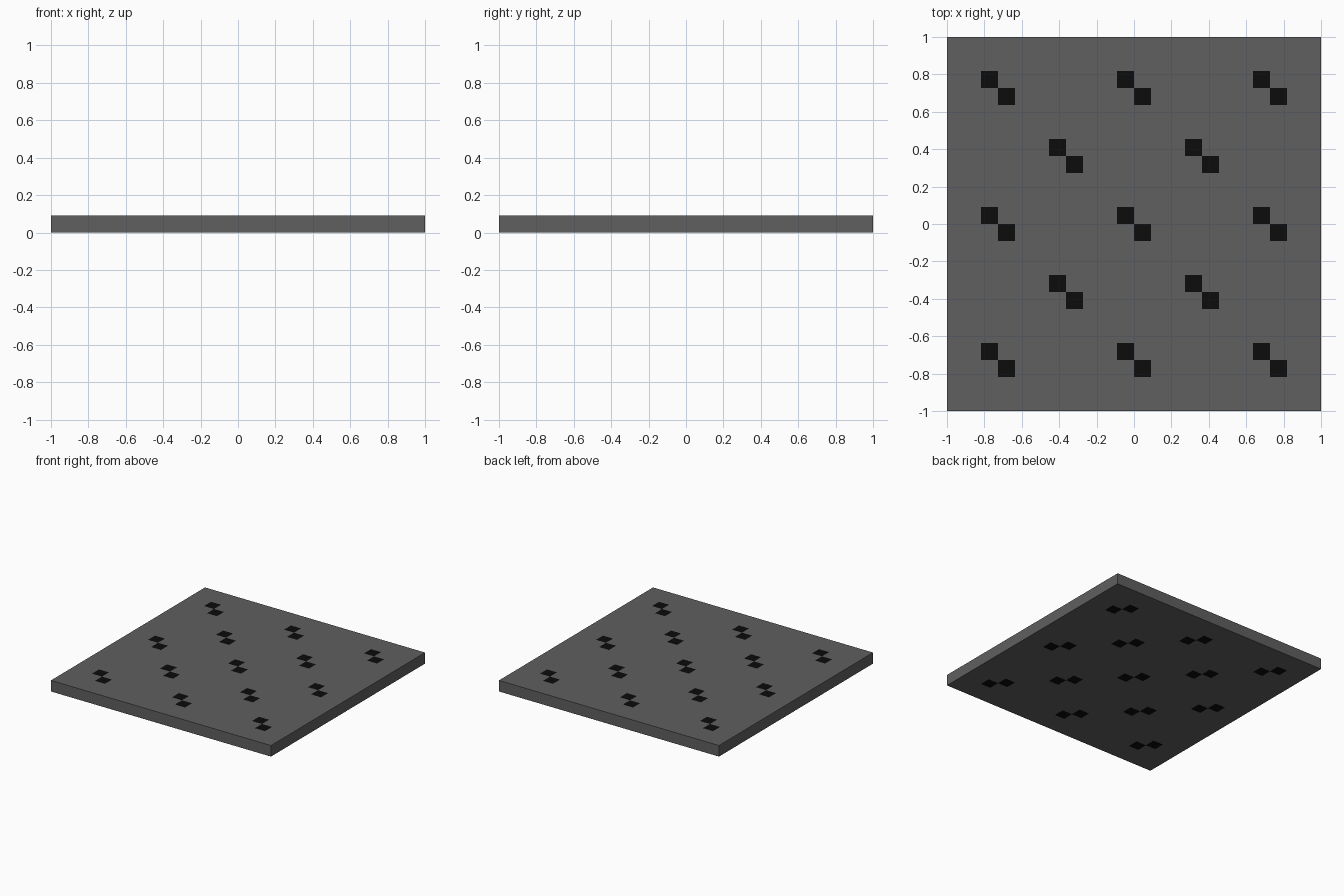
import bpy, bmesh, math

if "Cube" in bpy.data.objects:
    bpy.data.objects.remove(bpy.data.objects["Cube"])

N = 22            # cells along each side
CELL = 2 / N      # one cell is also the plate thickness


def material(name, v):
    m = bpy.data.materials.new(name)
    m.diffuse_color = (v, v, v, 1)
    m.use_nodes = True
    m.node_tree.nodes["Principled BSDF"].inputs["Base Color"].default_value = m.diffuse_color
    return m


# Cells painted black: diagonal pairs around a staggered lattice
spots = set()
for a in range(-2, 3):
    for b in range(-2, 3):
        if (a + b) % 2 == 0:
            spots |= {(4 * a - 1, 4 * b), (4 * a, 4 * b - 1)}

# Floor plate: gridded square sheet extruded to one cell thick
bm = bmesh.new()
bmesh.ops.create_grid(bm, x_segments=N, y_segments=N, size=1)
ext = bmesh.ops.extrude_face_region(bm, geom=bm.faces[:], use_keep_orig=True)
top = [e for e in ext["geom"] if isinstance(e, bmesh.types.BMVert)]
bmesh.ops.translate(bm, verts=top, vec=(0, 0, CELL))
bmesh.ops.recalc_face_normals(bm, faces=bm.faces[:])

# Paint the spots on the top and underside faces
for f in bm.faces:
    if abs(f.normal.z) > 0.5:
        c = f.calc_center_median()
        if (math.floor(c.x / CELL), math.floor(c.y / CELL)) in spots:
            f.material_index = 1

mesh = bpy.data.meshes.new("floor_plate")
bm.to_mesh(mesh)
bm.free()
mesh.materials.append(material("dark grey", 0.115))
mesh.materials.append(material("black", 0.0035))
bpy.context.collection.objects.link(bpy.data.objects.new("floor_plate", mesh))
